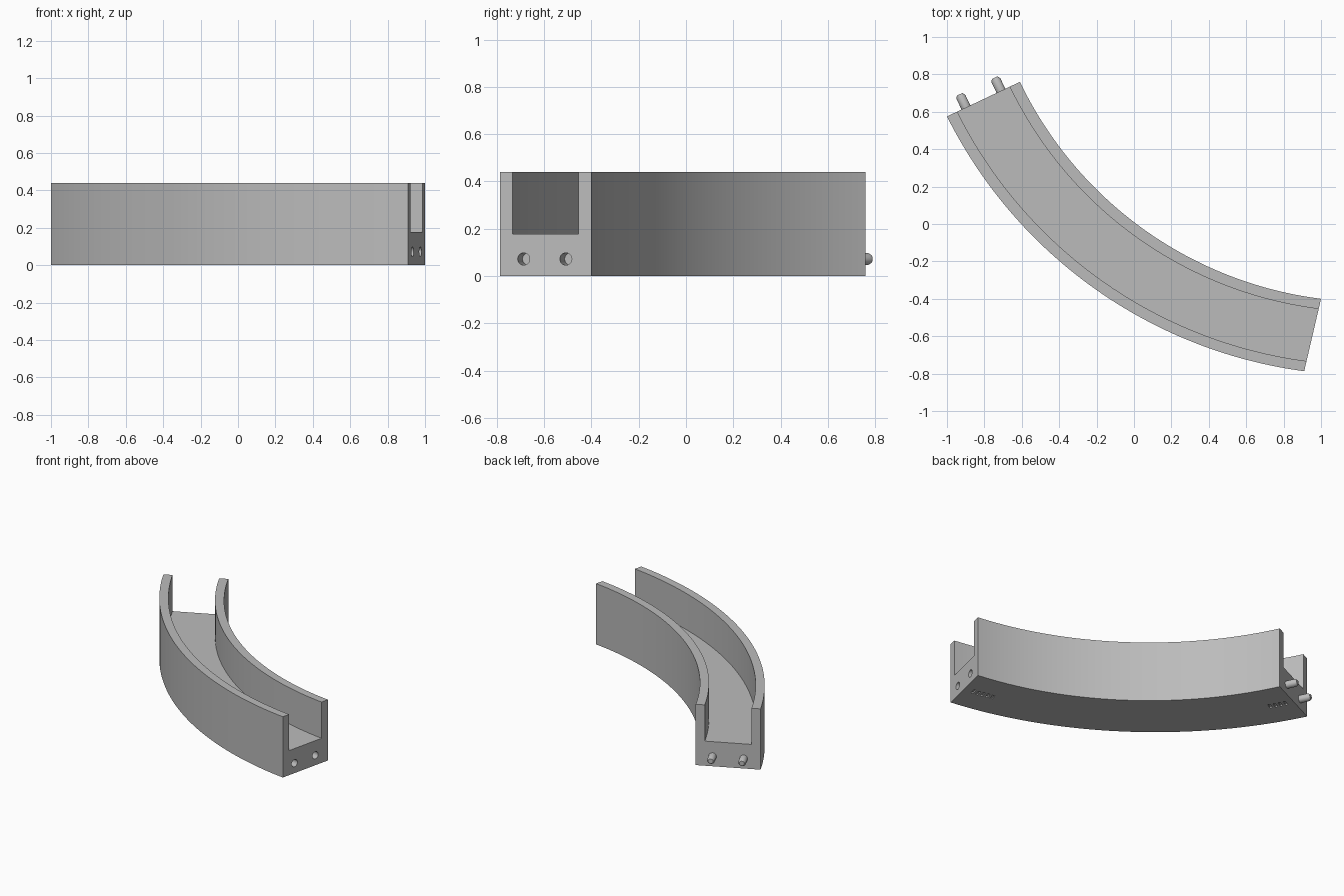
import bpy, bmesh, math
from mathutils import Vector, Matrix

cube = bpy.data.objects.get("Cube")
if cube:
    bpy.data.objects.remove(cube, do_unlink=True)

HEIGHT, FLOOR, WALL = 0.44, 0.178, 0.14   # wall is a fraction of the width
PEG_Z, PEG_R = 0.072, 0.026
SEGMENTS = 64

grey = bpy.data.materials.new("plain_grey")
grey.use_nodes = True
grey.diffuse_color = (0.5, 0.5, 0.5, 1)
grey.node_tree.nodes["Principled BSDF"].inputs["Base Color"].default_value = (0.5, 0.5, 0.5, 1)


def make_object(name, bm):
    bmesh.ops.recalc_face_normals(bm, faces=bm.faces)
    mesh = bpy.data.meshes.new(name)
    bm.to_mesh(mesh)
    bm.free()
    mesh.materials.append(grey)
    obj = bpy.data.objects.new(name, mesh)
    bpy.context.collection.objects.link(obj)
    return obj


def smooth(obj):
    bpy.ops.object.select_all(action='DESELECT')
    obj.select_set(True)
    bpy.context.view_layer.objects.active = obj
    bpy.ops.object.shade_smooth_by_angle(angle=math.radians(30))


def arc_through(a, b, c):
    """Return a function of t giving points on the arc from a to c through b."""
    a, b, c = Vector(a), Vector(b), Vector(c)
    m = Matrix((b - a, c - b))
    centre = m.inverted() @ Vector(((b.dot(b) - a.dot(a)) / 2, (c.dot(c) - b.dot(b)) / 2))
    start, end = a - centre, c - centre
    sweep = start.x * end.y - start.y * end.x
    sweep = math.atan2(sweep, start.dot(end))
    return lambda t: centre + Matrix.Rotation(sweep * t, 2) @ start


outer = arc_through((-1, 0.575), (0, -0.48), (0.91, -0.787))
inner = arc_through((-0.61, 0.76), (0, 0.01), (1, -0.40))


def across(t, f, z=0):
    """Point at t along the track and fraction f from outer to inner side."""
    p = outer(t).lerp(inner(t), f)
    return Vector((p.x, p.y, z))


def frame(t, f, z):
    """Local axes: x across the track, y up, z along the track."""
    side = (across(t, 1) - across(t, 0)).normalized()
    up = Vector((0, 0, 1))
    rot = Matrix((side, up, side.cross(up))).transposed().to_4x4()
    return Matrix.Translation(across(t, f, z)) @ rot


# Curved channel: U section swept along the arcs
section = [(0, 0), (1, 0), (1, HEIGHT), (1 - WALL, HEIGHT), (1 - WALL, FLOOR),
           (WALL, FLOOR), (WALL, HEIGHT), (0, HEIGHT)]
bm = bmesh.new()
rings = [[bm.verts.new(across(i / SEGMENTS, f, z)) for f, z in section]
         for i in range(SEGMENTS + 1)]
for r0, r1 in zip(rings, rings[1:]):
    for k in range(len(section)):
        n = (k + 1) % len(section)
        bm.faces.new((r0[k], r0[n], r1[n], r1[k]))
bm.faces.new(rings[0])
bm.faces.new(rings[-1])
channel = make_object("curved_channel", bm)

# Cutter: two sockets in the end face and shallow slots underneath
bm = bmesh.new()
for f in (0.26, 0.72):
    bmesh.ops.create_cone(bm, cap_ends=True, segments=24, radius1=PEG_R, radius2=PEG_R,
                          depth=0.18, matrix=frame(1, f, PEG_Z))
for first, count in ((0.025, 4), (0.905, 5)):
    for i in range(count):
        size = Matrix.Diagonal((0.045, 0.02, 0.018, 1))
        bmesh.ops.create_cube(bm, size=1, matrix=frame(first + i * 0.016, 0.5, 0) @ size)
cutter = make_object("socket_cutter", bm)
cutter.hide_render = True

cut = channel.modifiers.new("sockets", 'BOOLEAN')
cut.operation = 'DIFFERENCE'
cut.solver = 'EXACT'
cut.object = cutter
bpy.context.view_layer.objects.active = channel
bpy.ops.object.modifier_apply(modifier=cut.name)
bpy.data.objects.remove(cutter, do_unlink=True)
smooth(channel)

# Connector pegs with chamfered tips on the other end
for name, f in (("outer_peg", 0.26), ("inner_peg", 0.74)):
    bm = bmesh.new()
    base = frame(0, f, PEG_Z)
    along = (across(0.02, f) - across(0, f))
    out = -1 if (base.to_3x3() @ Vector((0, 0, 1))).dot(along) > 0 else 1
    profile = [(PEG_R, -0.01), (PEG_R, 0.062), (PEG_R * 0.65, 0.078)]
    loops = []
    for r, d in profile:
        loops.append(bmesh.ops.create_circle(
            bm, segments=24, radius=r,
            matrix=base @ Matrix.Translation((0, 0, out * d)))["verts"])
    for l0, l1 in zip(loops, loops[1:]):
        for k in range(len(l0)):
            n = (k + 1) % len(l0)
            bm.faces.new((l0[k], l0[n], l1[n], l1[k]))
    bm.faces.new(loops[0])
    bm.faces.new(loops[-1])
    smooth(make_object(name, bm))
